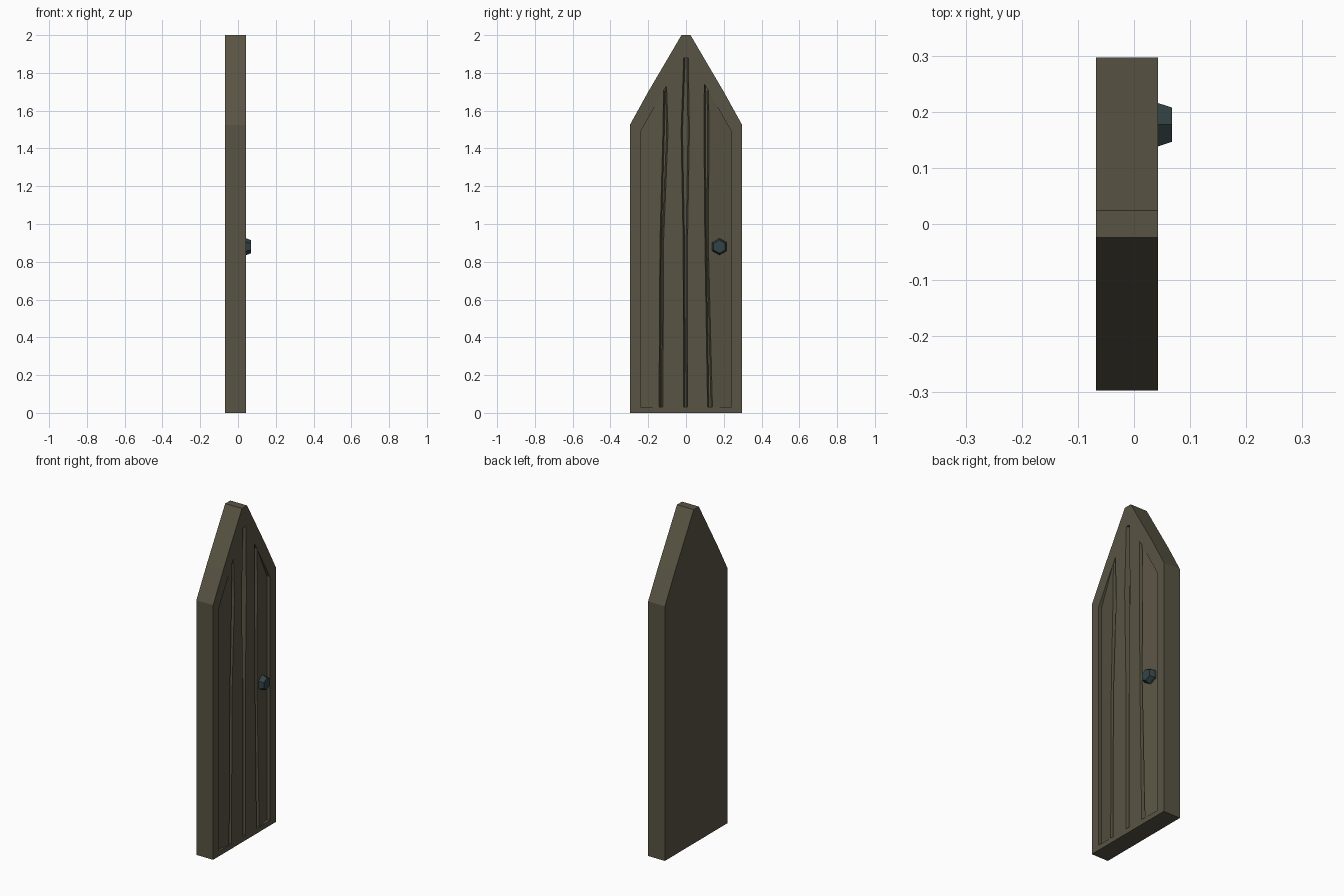
import bpy, bmesh, math

if "Cube" in bpy.data.objects:
    bpy.data.objects.remove(bpy.data.objects["Cube"])

FRONT, FLOOR, BACK = 0.043, 0.015, -0.068


def material(name, rgb):
    m = bpy.data.materials.new(name)
    m.diffuse_color = (*rgb, 1)
    m.use_nodes = True
    m.node_tree.nodes["Principled BSDF"].inputs["Base Color"].default_value = m.diffuse_color
    return m


wood = material("dark wood", (0.098, 0.087, 0.056))
iron = material("dark iron", (0.034, 0.056, 0.060))


def loft(name, rings, mat):
    """Skin a list of equal-length closed rings and cap both ends."""
    bm = bmesh.new()
    loops = [[bm.verts.new(p) for p in ring] for ring in rings]
    for a, b in zip(loops, loops[1:]):
        n = len(a)
        for i in range(n):
            j = (i + 1) % n
            bm.faces.new((a[i], a[j], b[j], b[i]))
    bm.faces.new(loops[0][::-1])
    bm.faces.new(loops[-1])
    bmesh.ops.remove_doubles(bm, verts=bm.verts, dist=0.0001)
    bmesh.ops.recalc_face_normals(bm, faces=bm.faces)
    me = bpy.data.meshes.new(name)
    bm.to_mesh(me)
    bm.free()
    me.materials.append(mat)
    ob = bpy.data.objects.new(name, me)
    bpy.context.collection.objects.link(ob)
    return ob


def outline(half, x):
    """Symmetric door outline from its right half, bottom to top."""
    pts = half + [(-y, z) for y, z in reversed(half)]
    return [(x, y, z) for y, z in pts]


# Door slab with a recessed panel opening
outer = [(0.297, 0), (0.297, 1.525), (0.2, 1.70), (0.024, 2.0)]
inner = [(0.24, 0.03), (0.24, 1.49), (0.11, 1.72), (0.012, 1.88)]
loft("door_frame", [outline(outer, BACK), outline(outer, FRONT),
                    outline(inner, FRONT), outline(inner, FLOOR)], wood)


def roof(y):
    """Height of the opening's sloped top edge."""
    a = abs(y)
    if a < 0.012:
        return 1.88
    if a < 0.11:
        return 1.88 - 0.16 * (a - 0.012) / 0.098
    return 1.72 - 0.23 * (a - 0.11) / 0.13


def face_x(y):
    """Outer planks slope back towards the frame."""
    return FRONT - 0.02 * max(0, (abs(y) - 0.135) / 0.105)


# Uneven grooves: left and right edge at four heights
levels = [0.03, 0.9, 1.49, None]
edge = [(-0.24, -0.24)] * 4
grooves = [
    edge,
    [(-0.143, -0.122), (-0.138, -0.119), (-0.122, -0.095), (-0.119, -0.103)],
    [(-0.013, 0.009), (-0.015, 0.008), (-0.026, 0.018), (-0.012, 0.012)],
    [(0.114, 0.140), (0.100, 0.118), (0.095, 0.122), (0.097, 0.119)],
    [(0.24, 0.24)] * 4,
]

# Four planks with sloping groove sides
for k in range(4):
    rings = []
    for i, z in enumerate(levels):
        l, r = grooves[k][i][1], grooves[k + 1][i][0]
        lb = l - (0.008 if k > 0 else 0)
        rb = r + (0.008 if k < 3 else 0)
        rings.append([(FLOOR - 0.002, lb, z or roof(l)), (face_x(l), l, z or roof(l)),
                      (face_x(r), r, z or roof(r)), (FLOOR - 0.002, rb, z or roof(r))])
    loft(f"plank_{k + 1}", rings, wood)

# Six-sided tapered knob
rings = []
for x, rad in ((0.018, 0.0445), (FRONT, 0.0445), (0.068, 0.035)):
    rings.append([(x, 0.177 + rad * math.sin(math.tau * i / 6),
                   0.88 + rad * math.cos(math.tau * i / 6)) for i in range(6)])
loft("door_knob", rings, iron)
